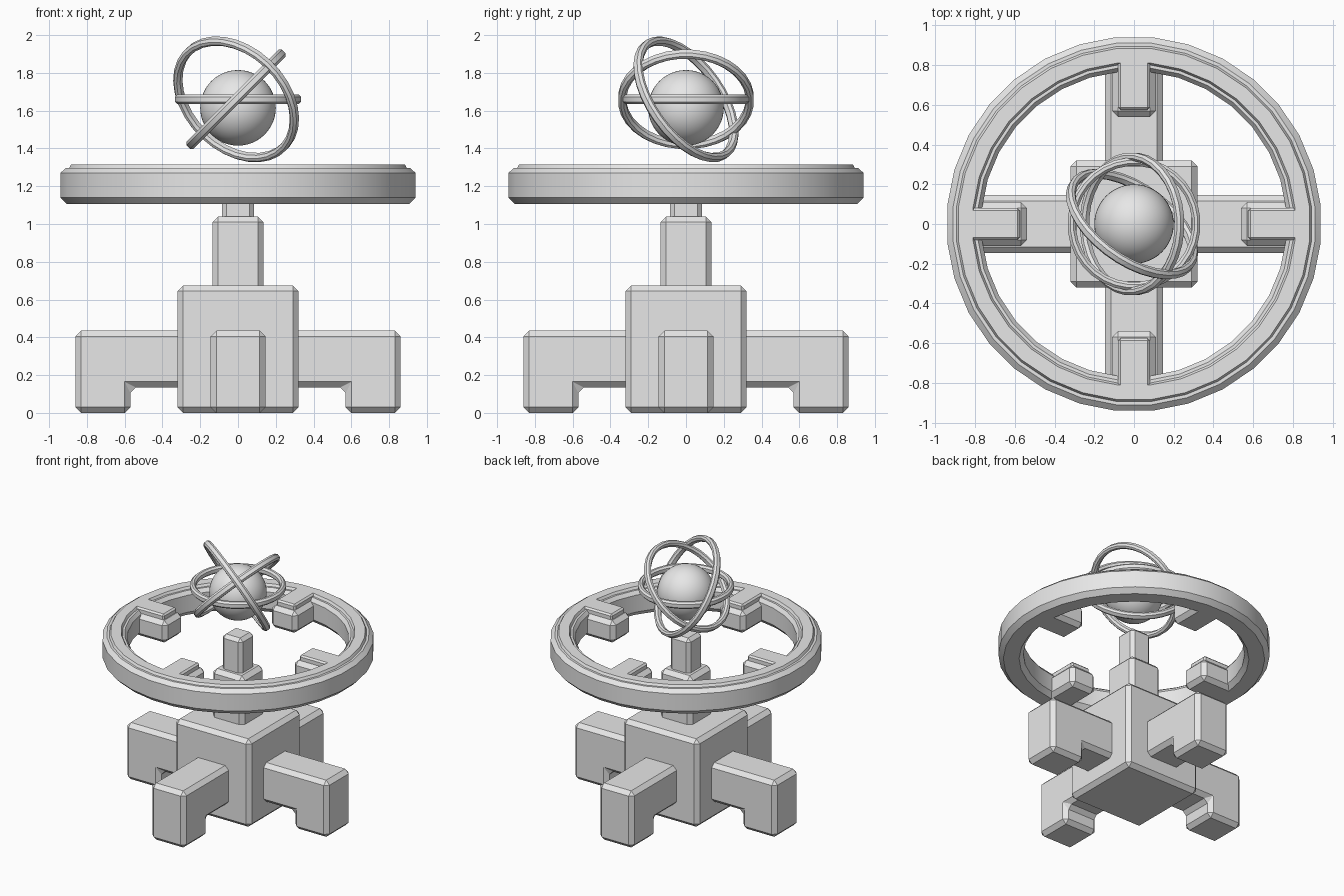
import bpy
import bmesh
import math
from mathutils import Matrix, Vector

cube = bpy.data.objects.get("Cube")
if cube:
    bpy.data.objects.remove(cube, do_unlink=True)

stone = bpy.data.materials.new("light_grey")
stone.use_nodes = True
stone.diffuse_color = (0.8, 0.8, 0.8, 1)
stone.node_tree.nodes["Principled BSDF"].inputs["Base Color"].default_value = (0.8, 0.8, 0.8, 1)


def finish(bm, name, bevel=0.0, smooth=False):
    """Turn a bmesh into an object with the shared material."""
    bmesh.ops.recalc_face_normals(bm, faces=bm.faces)
    mesh = bpy.data.meshes.new(name)
    bm.to_mesh(mesh)
    bm.free()
    mesh.materials.append(stone)
    obj = bpy.data.objects.new(name, mesh)
    bpy.context.collection.objects.link(obj)
    if bevel:
        mod = obj.modifiers.new("chamfer", "BEVEL")
        mod.width = bevel
        mod.segments = 1
        mod.limit_method = "ANGLE"
    if smooth:
        bpy.ops.object.select_all(action="DESELECT")
        obj.select_set(True)
        bpy.context.view_layer.objects.active = obj
        bpy.ops.object.shade_smooth_by_angle(angle=math.radians(25))
    return obj


def post(name, half, z0, z1, bevel):
    """Square upright block."""
    bm = bmesh.new()
    bmesh.ops.create_cube(bm, size=1)
    bmesh.ops.scale(bm, vec=(2 * half, 2 * half, z1 - z0), verts=bm.verts)
    bmesh.ops.translate(bm, vec=(0, 0, (z0 + z1) / 2), verts=bm.verts)
    return finish(bm, name, bevel)


def slab(name, outline, half, bevel, turn):
    """Extrude an x-z outline to a given half width and turn it about z."""
    bm = bmesh.new()
    face = bm.faces.new([bm.verts.new((x, -half, z)) for x, z in outline])
    new = bmesh.ops.extrude_face_region(bm, geom=[face])["geom"]
    bmesh.ops.translate(bm, vec=(0, 2 * half, 0),
                        verts=[v for v in new if isinstance(v, bmesh.types.BMVert)])
    obj = finish(bm, name, bevel)
    obj.rotation_euler.z = turn
    return obj


def lathe(name, profile, segments):
    """Closed ring swept about z from an (r, z) profile."""
    bm = bmesh.new()
    rows = []
    for i in range(segments):
        a = 2 * math.pi * (i + 0.5) / segments
        rows.append([bm.verts.new((r * math.cos(a), r * math.sin(a), z)) for r, z in profile])
    n = len(profile)
    for i in range(segments):
        a, b = rows[i], rows[(i + 1) % segments]
        for j in range(n):
            k = (j + 1) % n
            bm.faces.new((a[j], b[j], b[k], a[k]))
    return finish(bm, name, smooth=True)


# Pedestal
post("base_block", 0.32, 0, 0.675, 0.03)
post("column", 0.135, 0.6, 1.04, 0.03)
post("spindle", 0.085, 1.0, 1.30, 0.025)

# Four feet and the four stepped lugs inside the large ring
foot = [(0.28, 0.135), (0.57, 0.135), (0.57, 0), (0.86, 0), (0.86, 0.435), (0.28, 0.435)]
lug = [(0.54, 1.105), (0.86, 1.105), (0.86, 1.275), (0.54, 1.275)]
lug_step = [(0.575, 1.25), (0.84, 1.25), (0.84, 1.315), (0.575, 1.315)]
for side, turn in zip(("left", "back", "right", "front"), range(4)):
    angle = turn * math.pi / 2
    slab(side + "_foot", foot, 0.145, 0.03, angle)
    slab(side + "_lug", lug, 0.11, 0.03, angle)
    slab(side + "_lug_step", lug_step, 0.08, 0.012, angle)

# Large ring with chamfered edges and a raised top band
lathe("large_ring", [
    (0.91, 1.105), (0.945, 1.14), (0.945, 1.27), (0.915, 1.297), (0.898, 1.297), (0.888, 1.315),
    (0.815, 1.315), (0.805, 1.297), (0.79, 1.297), (0.77, 1.27), (0.77, 1.14), (0.80, 1.105)], 32)

# Central globe
bm = bmesh.new()
bmesh.ops.create_uvsphere(bm, u_segments=48, v_segments=24, radius=0.2)
bmesh.ops.translate(bm, vec=(0, 0, 1.615), verts=bm.verts)
finish(bm, "globe", smooth=True)

# Three orbit rings around the globe
for name, radius, normal, x in (("level_orbit", 0.335, (0, 0, 1), 0),
                                ("slanted_orbit", 0.36, (-1, 0, 1), -0.01),
                                ("steep_orbit", 0.378, (0.5, 0.7, 0.5), -0.01)):
    h, c, w = 0.026, 0.013, 0.042
    band = [(radius - c, -h), (radius, -h + c), (radius, h - c), (radius - c, h),
            (radius - w + c, h), (radius - w, h - c), (radius - w, c - h), (radius - w + c, -h)]
    orbit = lathe(name, band, 32)
    tilt = Vector((0, 0, 1)).rotation_difference(Vector(normal).normalized())
    orbit.matrix_world = Matrix.Translation((x, 0, 1.66)) @ tilt.to_matrix().to_4x4()
